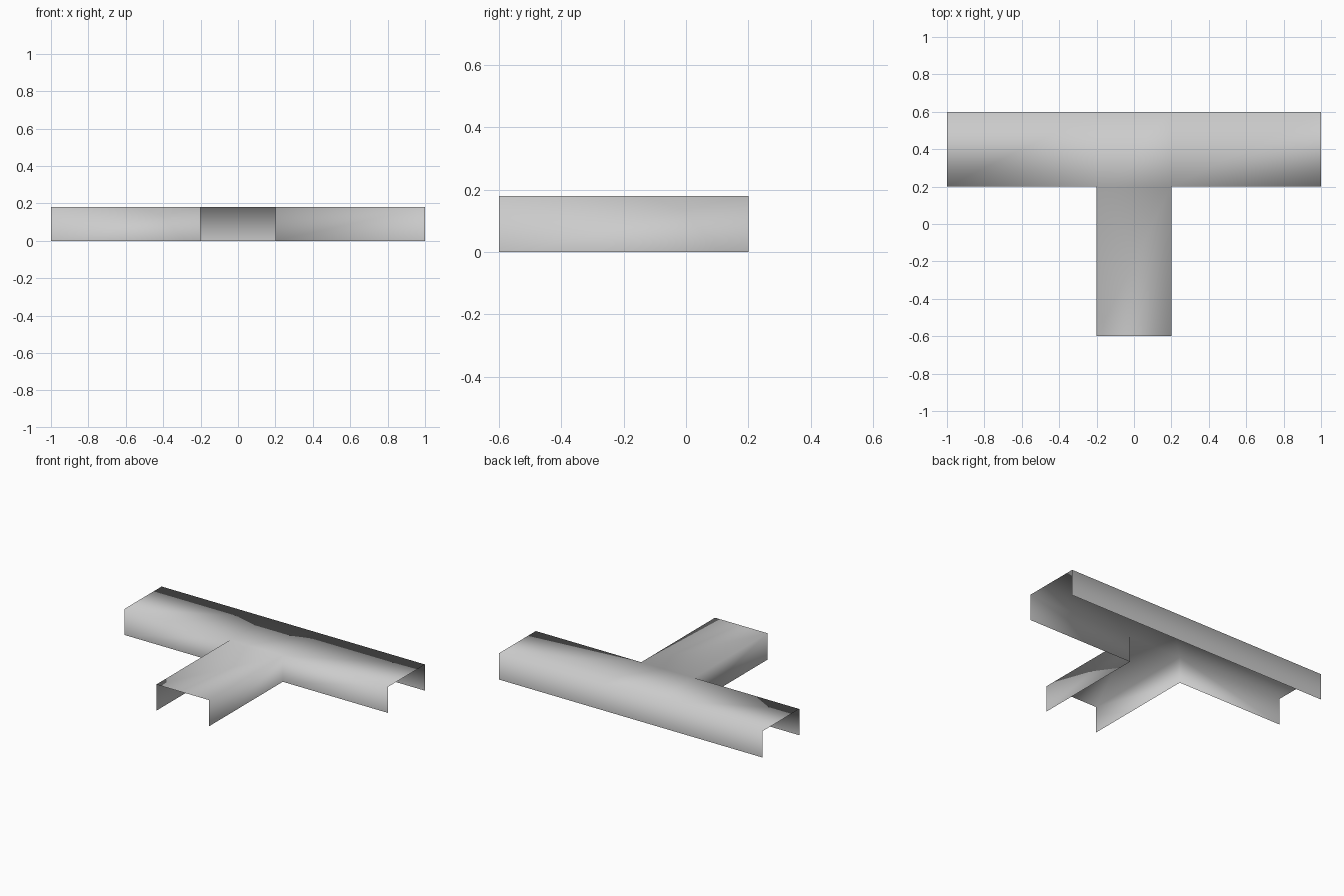
import bpy
import bmesh

cube = bpy.data.objects.get("Cube")
if cube:
    bpy.data.objects.remove(cube, do_unlink=True)

LENGTH, HALF, HEIGHT = 1.0, 0.2, 0.18
BACK, INNER, FRONT = 0.6, 0.2, -0.6

# Plain grey material
grey = bpy.data.materials.new("plain_grey")
grey.use_nodes = True
colour = (0.6, 0.6, 0.6, 1.0)
grey.diffuse_color = colour
grey.node_tree.nodes["Principled BSDF"].inputs["Base Color"].default_value = colour

bm = bmesh.new()


def top_panel(x0, x1, y0, y1):
    """Flat rectangle of the cover's top, facing up."""
    corners = [(x0, y0), (x1, y0), (x1, y1), (x0, y1)]
    bm.faces.new([bm.verts.new((x, y, HEIGHT)) for x, y in corners])


# Top sheet: three panels of the crossbar and one of the stem
top_panel(-LENGTH, -HALF, INNER, BACK)
top_panel(-HALF, HALF, INNER, BACK)
top_panel(HALF, LENGTH, INNER, BACK)
top_panel(-HALF, HALF, FRONT, INNER)
bmesh.ops.remove_doubles(bm, verts=bm.verts[:], dist=0.0001)


def is_open_end(edge):
    """The three ends of the channel have no wall."""
    return (all(abs(v.co.x) > LENGTH - 0.01 for v in edge.verts)
            or all(v.co.y < FRONT + 0.01 for v in edge.verts))


# Side walls dropped from the closed borders, winding opposite to the top
rims = [e for e in bm.edges if e.is_boundary and not is_open_end(e)]
lower = {}
for v in {v for e in rims for v in e.verts}:
    lower[v] = bm.verts.new((v.co.x, v.co.y, 0.0))
for e in rims:
    loop = e.link_loops[0]
    a, b = loop.vert, loop.link_loop_next.vert
    bm.faces.new((b, a, lower[a], lower[b]))

for face in bm.faces:
    face.smooth = True
bm.normal_update()

mesh = bpy.data.meshes.new("tee_channel_cover")
bm.to_mesh(mesh)
bm.free()
mesh.materials.append(grey)
cover = bpy.data.objects.new("tee_channel_cover", mesh)
bpy.context.collection.objects.link(cover)
